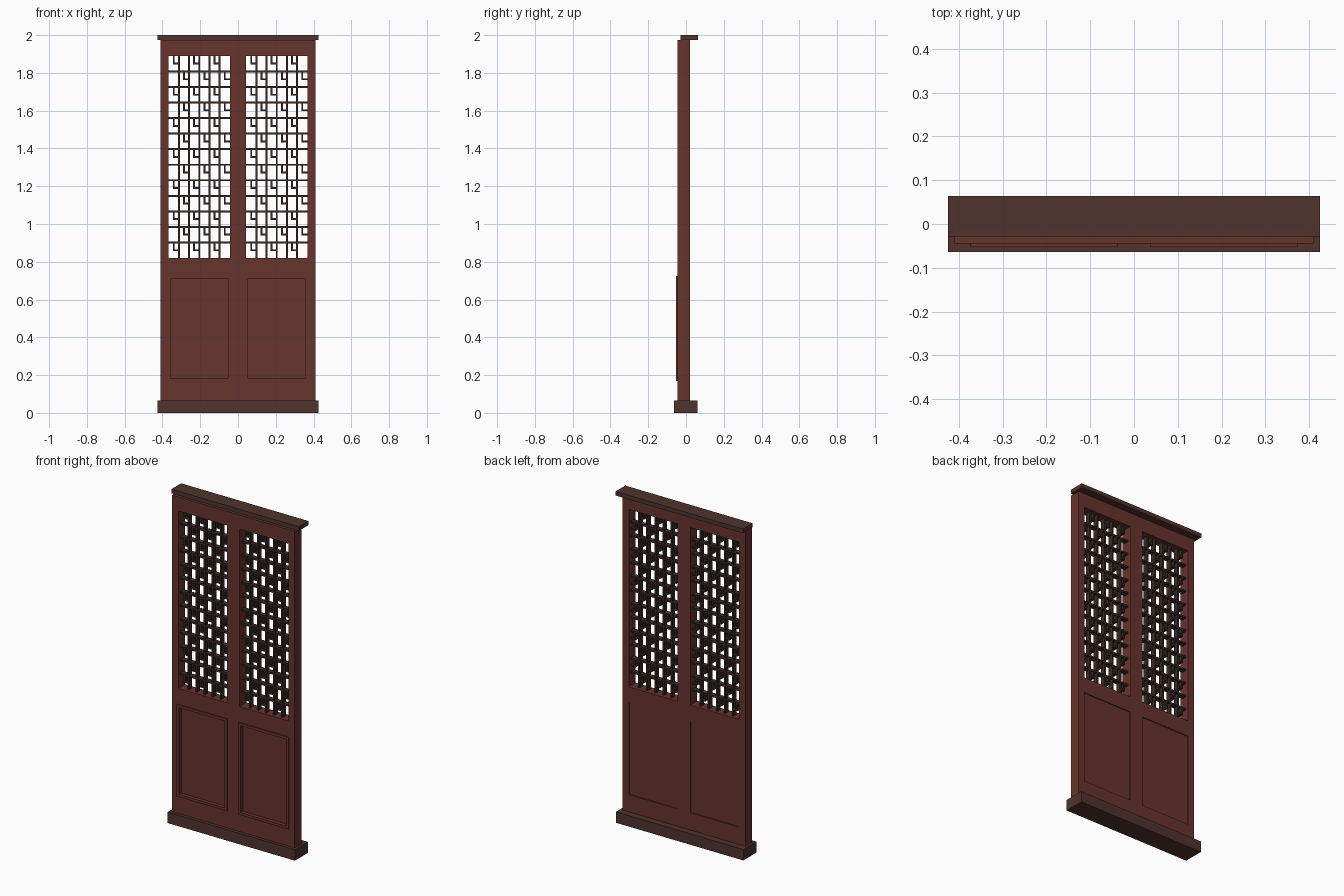
import bpy

if "Cube" in bpy.data.objects:
    bpy.data.objects.remove(bpy.data.objects["Cube"])


def material(name, colour):
    m = bpy.data.materials.new(name)
    m.use_nodes = True
    m.diffuse_color = colour
    m.node_tree.nodes["Principled BSDF"].inputs["Base Color"].default_value = colour
    return m


red = material("red_brown_wood", (0.135, 0.033, 0.026, 1))
brown = material("dark_brown_wood", (0.08, 0.033, 0.027, 1))
dark = material("lattice_wood", (0.04, 0.024, 0.018, 1))


def boxes(name, mat, *spans):
    """One object made of boxes, each span being (x0, x1, y0, y1, z0, z1)."""
    verts, faces = [], []
    for x0, x1, y0, y1, z0, z1 in spans:
        b = len(verts)
        verts += [(x, y, z) for z in (z0, z1) for y in (y0, y1) for x in (x0, x1)]
        for f in ("0231", "4576", "0154", "2673", "0462", "1375"):
            faces.append([b + int(i) for i in f])
    mesh = bpy.data.meshes.new(name)
    mesh.from_pydata(verts, [], faces)
    mesh.materials.append(mat)
    obj = bpy.data.objects.new(name, mesh)
    bpy.context.collection.objects.link(obj)
    return obj


def ring(x0, x1, y0, y1, z0, z1, w):
    """Four boxes around a rectangular hole, w wide."""
    return [(x0, x0 + w, y0, y1, z0, z1), (x1 - w, x1, y0, y1, z0, z1),
            (x0 + w, x1 - w, y0, y1, z0, z0 + w), (x0 + w, x1 - w, y0, y1, z1 - w, z1)]


# Sill and lintel
boxes("sill", brown, (-0.425, 0.425, -0.064, 0.06, 0, 0.066))
boxes("lintel", brown, (-0.425, 0.425, -0.028, 0.064, 1.975, 2))

FRONT, BACK = -0.045, 0.02
IN, OUT = 0.043, 0.367            # opening sides, measured from the centre line
LOW, HIGH = 0.82, 1.89            # lattice opening
P_LOW, P_HIGH = 0.17, 0.725       # lower panel
COLS, ROWS, BAR = 6, 13, 0.01
Y0, Y1 = -0.028, 0.002            # lattice depth

for side, x_shift in (("right", -0.41), ("left", 0)):
    # Both leaves share one pattern; the right one is offset by a leaf width
    a, b = x_shift + 0.41 - OUT, x_shift + OUT
    e0, e1 = x_shift, x_shift + 0.41

    # Stiles and rails
    boxes(side + "_leaf_frame", red,
          (e0, a, FRONT, BACK, 0.066, 1.975), (b, e1, FRONT, BACK, 0.066, 1.975),
          (a, b, FRONT, BACK, HIGH, 1.975), (a, b, FRONT, BACK, P_HIGH, LOW),
          (a, b, FRONT, BACK, 0.066, P_LOW))

    # Recessed lower panel with a raised moulding in front
    boxes(side + "_lower_panel", red, (a, b, -0.03, 0.014, P_LOW, P_HIGH))
    boxes(side + "_panel_moulding", red,
          *ring(a - 0.006, b + 0.006, -0.052, -0.03, P_LOW, P_HIGH, 0.016))

    # Lattice bars, and small hooks in alternate cells
    dx, dz, h = (b - a) / COLS, (HIGH - LOW) / ROWS, BAR / 2
    bars = [(a + i * dx - h, a + i * dx + h, Y0, Y1, LOW, HIGH) for i in range(1, COLS)]
    bars += [(a, b, Y0, Y1, LOW + j * dz - h, LOW + j * dz + h) for j in range(1, ROWS)]
    boxes(side + "_lattice_bars", dark, *bars)
    hooks = []
    for row in range(ROWS):
        for col in range(row % 2, COLS, 2):
            x, z = a + (col + 0.5) * dx, HIGH - (row + 0.5) * dz
            hooks += [(x - h, x + h, Y0, Y1, z - h, z + dz / 2),
                      (x + h, x + dx / 2, Y0, Y1, z - h, z + h)]
    boxes(side + "_lattice_hooks", dark, *hooks)
